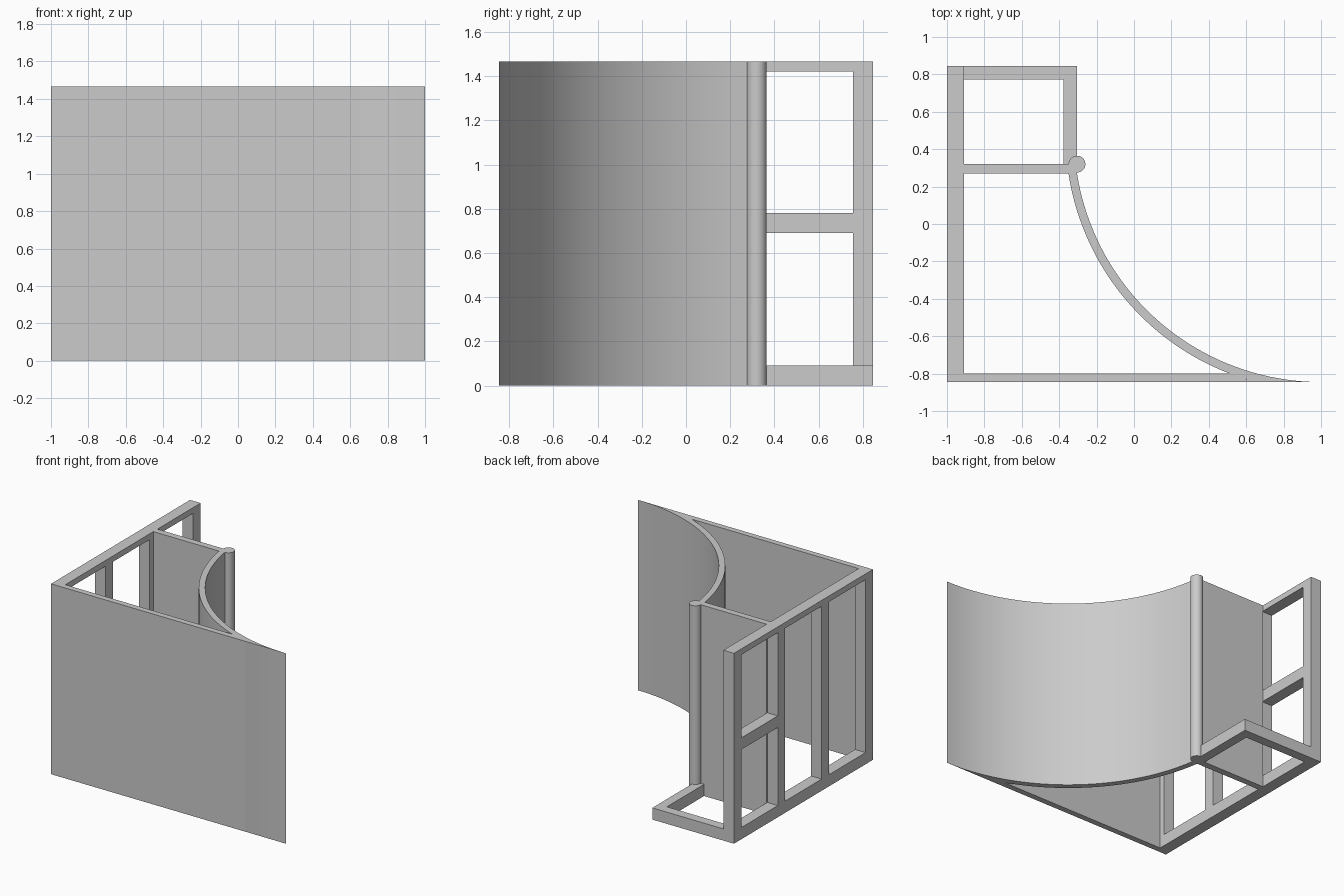
import bpy
import bmesh
from math import sqrt, atan2, cos, sin, pi, radians

cube = bpy.data.objects.get("Cube")
if cube:
    bpy.data.objects.remove(cube, do_unlink=True)

H = 1.465            # overall height
BACK = 0.845         # half depth
BAR = 0.09           # frame bar width

grey = bpy.data.materials.new("plain_grey")
grey.use_nodes = True
grey.diffuse_color = (0.6, 0.6, 0.6, 1)
grey.node_tree.nodes["Principled BSDF"].inputs["Base Color"].default_value = (0.6, 0.6, 0.6, 1)


def prism(name, outline, z0, z1, smooth=False):
    """Extrude a plan outline between two heights."""
    bm = bmesh.new()
    base = bm.faces.new([bm.verts.new((x, y, z0)) for x, y in outline])
    top = bmesh.ops.extrude_face_region(bm, geom=[base])["geom"]
    verts = [v for v in top if isinstance(v, bmesh.types.BMVert)]
    bmesh.ops.translate(bm, verts=verts, vec=(0, 0, z1 - z0))
    bmesh.ops.recalc_face_normals(bm, faces=bm.faces)
    mesh = bpy.data.meshes.new(name)
    bm.to_mesh(mesh)
    bm.free()
    mesh.materials.append(grey)
    obj = bpy.data.objects.new(name, mesh)
    bpy.context.collection.objects.link(obj)
    if smooth:
        bpy.ops.object.select_all(action="DESELECT")
        obj.select_set(True)
        bpy.context.view_layer.objects.active = obj
        bpy.ops.object.shade_smooth_by_angle(angle=radians(30))
    return obj


def box(name, x0, x1, y0, y1, z0, z1):
    return prism(name, [(x0, y0), (x1, y0), (x1, y1), (x0, y1)], z0, z1)


# Side frame: bottom and top rails, four even posts, one short cross bar
X0, X1 = -1.0, -1.0 + BAR
TOP = H - 0.045
box("side_bottom_rail", X0, X1, -BACK, BACK, 0, BAR)
box("side_top_rail", X0, X1, -BACK, BACK, TOP, H)
step = (2 * BACK - BAR) / 3
posts = [-BACK + i * step for i in range(4)]
for i, y in enumerate(posts):
    box(f"side_post_{i + 1}", X0, X1, y, y + BAR, BAR, TOP)
box("side_cross_bar", X0, X1, posts[2] + BAR, posts[3], 0.69, 0.78)

# Rear frame: low and high L-shaped bars would meet the column; only the low one exists
EDGE, RAIL = -0.305, 0.073
box("rear_bottom_rail", X1, EDGE, BACK - RAIL, BACK, 0, BAR)
box("return_bottom_rail", EDGE - RAIL, EDGE, 0.32, BACK - RAIL, 0, BAR)

# Partition panel
P0, P1 = 0.27, 0.32
box("partition", X1, EDGE, P0, P1, 0, H)

# Curved wall: arc tangent to the front plane, outer face cut off by that plane
R = 1.321
R2 = R + 0.045
CY = R - BACK


def arc(radius, a0, a1, n=40):
    return [(1 + radius * cos(a0 + (a1 - a0) * i / n),
             CY + radius * sin(a0 + (a1 - a0) * i / n)) for i in range(n + 1)]


def angle_at(radius, y):
    dy = y - CY
    return atan2(dy, -sqrt(max(radius * radius - dy * dy, 0))) % (2 * pi)


inner = arc(R, angle_at(R, P0), 1.5 * pi)
outer = arc(R2, angle_at(R2, -BACK), angle_at(R2, P0))
prism("curved_wall", inner + outer, 0, H, smooth=True)

# Front panel, ending against the curved wall
FRONT = -0.80
join = arc(R2, angle_at(R2, -BACK), angle_at(R2, FRONT), 6)
prism("front_panel", [(X1, -BACK)] + join + [(X1, FRONT)], 0, H)

# Round column where the partition meets the curve
column = [(EDGE + 0.045 * cos(2 * pi * i / 32), 0.32 + 0.045 * sin(2 * pi * i / 32))
          for i in range(32)]
prism("round_column", column, 0, H, smooth=True)
